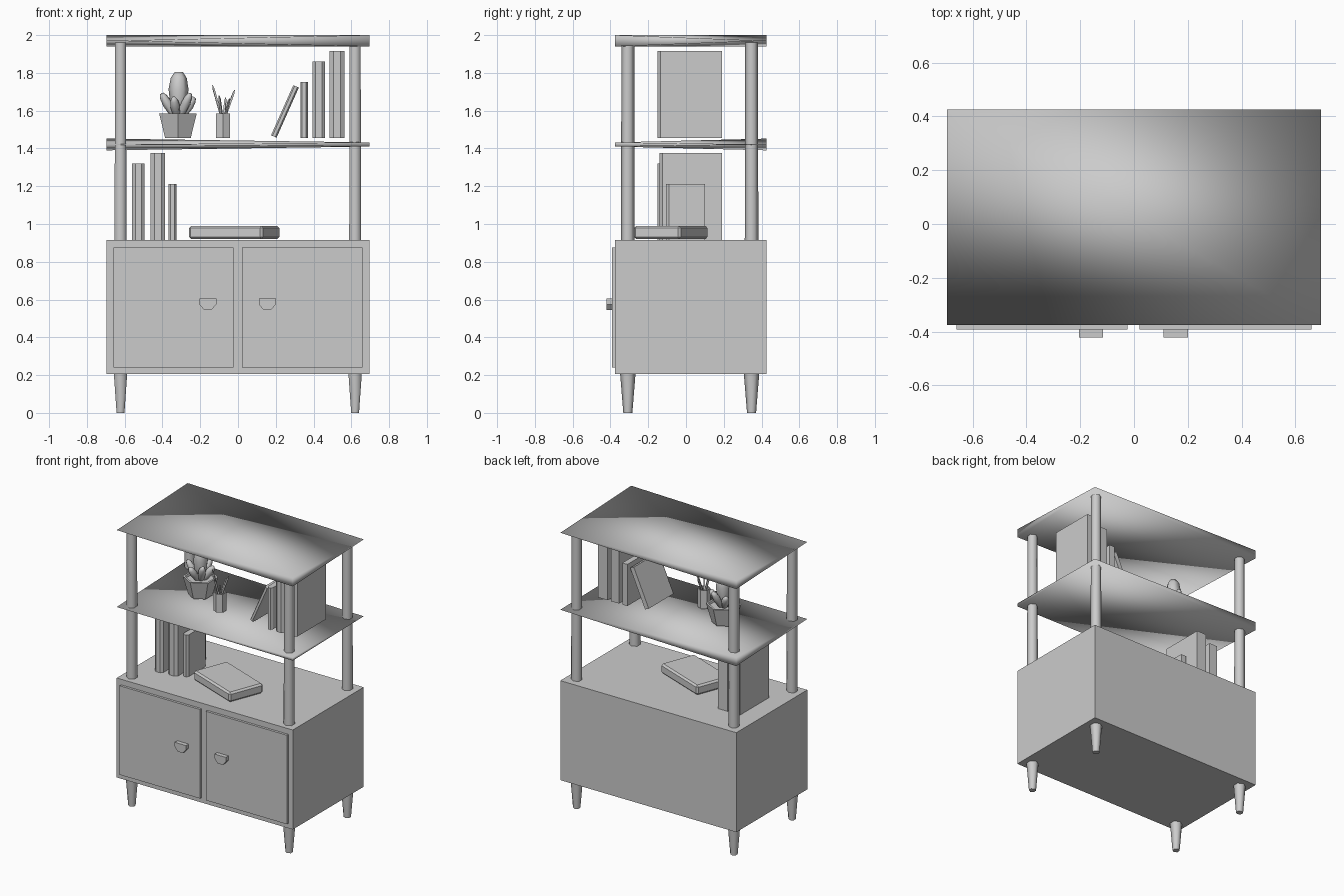
import bpy, bmesh, math
from mathutils import Vector, Matrix

if "Cube" in bpy.data.objects:
    bpy.data.objects.remove(bpy.data.objects["Cube"])


def mesh_object(name, verts, faces, smooth=False):
    me = bpy.data.meshes.new(name)
    me.from_pydata(verts, [], faces)
    bm = bmesh.new()
    bm.from_mesh(me)
    bmesh.ops.recalc_face_normals(bm, faces=bm.faces)
    bm.to_mesh(me)
    bm.free()
    for p in me.polygons:
        p.use_smooth = smooth
    ob = bpy.data.objects.new(name, me)
    bpy.context.collection.objects.link(ob)
    return ob


def prism(name, profile, to_a, to_b):
    """Closed profile joined between two mapped end caps."""
    n = len(profile)
    verts = [to_a(*p) for p in profile] + [to_b(*p) for p in profile]
    faces = [list(range(n)), list(range(n, 2 * n))]
    faces += [[i, (i + 1) % n, n + (i + 1) % n, n + i] for i in range(n)]
    return mesh_object(name, verts, faces)


def box(name, x0, x1, y0, y1, z0, z1):
    return prism(name, [(x0, y0), (x1, y0), (x1, y1), (x0, y1)],
                 lambda x, y: (x, y, z0), lambda x, y: (x, y, z1))


def lathe(name, rings, sides, start=(0, 0, 0), end=None, smooth=False):
    """Rings of (distance, radius) around the axis from start towards end."""
    start = Vector(start)
    axis = (Vector(end) - start) if end else Vector((0, 0, 1))
    rot = axis.to_track_quat('Z', 'Y').to_matrix()
    verts, faces = [], []
    for d, r in rings:
        for i in range(sides):
            a = 2 * math.pi * (i + 0.5) / sides
            verts.append(start + rot @ Vector((r * math.cos(a), r * math.sin(a), d)))
    for k in range(len(rings) - 1):
        for i in range(sides):
            j = (i + 1) % sides
            faces.append([k * sides + i, k * sides + j, (k + 1) * sides + j, (k + 1) * sides + i])
    faces += [list(range(sides)), list(range((len(rings) - 1) * sides, len(rings) * sides))]
    return mesh_object(name, verts, faces, smooth)


def board(name, z, half_right, half_left):
    """Thin board, thick at front-right and back-left, pinched at the other corners."""
    x, y0, y1 = 0.695, -0.375, 0.425
    verts = [(x, y0, z + half_right), (x, y0, z - half_right),
             (-x, y1, z + half_left), (-x, y1, z - half_left),
             (x, y1, z), (-x, y0, z)]
    faces = [(0, 4, 2), (0, 2, 5), (1, 3, 4), (1, 5, 3),
             (0, 1, 4), (0, 5, 1), (2, 4, 3), (2, 3, 5)]
    return mesh_object(name, verts, faces, smooth=True)


def book(name, x0, x1, y0, y1, z0, z1):
    """Upright book with a slightly rounded spine facing the front."""
    w = x1 - x0
    plan = [(x0, y0 + 0.015), (x0 + w * 0.25, y0), (x1 - w * 0.25, y0),
            (x1, y0 + 0.015), (x1, y1), (x0, y1)]
    return prism(name, plan, lambda x, y: (x, y, z0), lambda x, y: (x, y, z1))


# Cabinet body and doors
box("cabinet", -0.695, 0.695, -0.375, 0.425, 0.205, 0.915)
box("left_door", -0.66, -0.025, -0.392, -0.37, 0.24, 0.875)
box("right_door", 0.02, 0.66, -0.392, -0.37, 0.24, 0.875)

# Cup-shaped door handles
cup = [(-0.045, 0.605), (0.045, 0.605), (0.045, 0.575),
       (0.02, 0.545), (-0.02, 0.545), (-0.045, 0.575)]
for name, cx in (("left_handle", -0.16), ("right_handle", 0.155)):
    prism(name, cup, lambda x, z: (x + cx, -0.422, z), lambda x, z: (x + cx, -0.39, z))

# Tapered legs and shelf posts
for side, x in (("left", -0.622), ("right", 0.62)):
    for depth, y in (("front", -0.308), ("back", 0.347)):
        lathe(f"{depth}_{side}_leg", [(0, 0.024), (0.21, 0.041)], 6, (x, y, 0), smooth=True)
        lathe(f"{depth}_{side}_post", [(0, 0.036), (1.05, 0.034)], 6, (x, y, 0.91), smooth=True)
for ob in bpy.data.objects:
    if ob.name.endswith(("_leg", "_post")):
        for p in ob.data.polygons:
            if abs(p.normal.z) > 0.9:
                p.use_smooth = False

# Top board and middle shelf
board("top_board", 1.97, 0.03, 0.03)
board("middle_shelf", 1.421, 0.011, 0.031)

# Books on the lower level
for i, (x0, x1, y0, y1, z1) in enumerate([(-0.56, -0.495, -0.15, 0.19, 1.32),
                                          (-0.462, -0.387, -0.14, 0.19, 1.375),
                                          (-0.367, -0.325, -0.105, 0.1, 1.213)]):
    book(f"lower_book_{i + 1}", x0, x1, y0, y1, 0.915, z1)

# Books on the upper shelf, the first one leaning
for i, (x0, x1, z1) in enumerate([(0.33, 0.37, 1.752), (0.395, 0.46, 1.86), (0.485, 0.563, 1.915)]):
    book(f"upper_book_{i + 1}", x0, x1, -0.15, 0.19, 1.455, z1)
lean = book("leaning_book", 0, 0.032, -0.12, 0.17, 0, 0.29)
lean.data.transform(Matrix.Translation((0.175, 0, 1.47)) @ Matrix.Rotation(math.radians(24), 4, 'Y'))

# Book lying flat on the cabinet
flat = box("flat_book", -0.21, 0.21, -0.132, 0.132, 0.92, 0.99)
flat.data.transform(Matrix.Translation((-0.02, -0.08, 0)) @ Matrix.Rotation(math.radians(-21), 4, 'Z'))
bev = flat.modifiers.new("soft_edges", 'BEVEL')
bev.width, bev.segments = 0.012, 1

# Potted plant with thick leaves
px, py = -0.318, 0.03
lathe("plant_pot", [(0, 0.078), (0.13, 0.115), (0.13, 0.1), (0.115, 0.095)], 6, (px, py, 1.455))


def leaf(name, tip, r):
    base = Vector((px, py, 1.54))
    n = (Vector(tip) - base).length
    lathe(name, [(0, r * 0.4), (n * 0.35, r * 0.8), (n * 0.65, r), (n * 0.88, r * 0.8), (n, r * 0.4)],
          6, base, tip, smooth=True)


leaf("middle_leaf", (px + 0.005, py, 1.805), 0.053)
for i in range(6):
    a = math.radians(60 * i + 15)
    leaf(f"side_leaf_{i + 1}",
         (px + 0.09 * math.cos(a), py + 0.09 * math.sin(a), 1.69 if i % 2 else 1.67), 0.026)

# Pencil cup with pencils
cx, cy = -0.08, -0.09
lathe("pencil_cup", [(0, 0.043), (0.13, 0.043), (0.13, 0.036), (0.03, 0.034)], 6, (cx, cy, 1.455))
tips = [(-0.135, -0.1, 1.735), (-0.018, -0.08, 1.71), (-0.045, -0.14, 1.665),
        (-0.065, -0.04, 1.67), (-0.1, -0.12, 1.68)]
for i, tip in enumerate(tips):
    base = Vector((cx - (tip[0] - cx) * 0.25, cy - (tip[1] - cy) * 0.25, 1.49))
    n = (Vector(tip) - base).length
    lathe(f"pencil_{i + 1}", [(0, 0.007), (n * 0.9, 0.007), (n, 0.002)], 4, base, tip)
